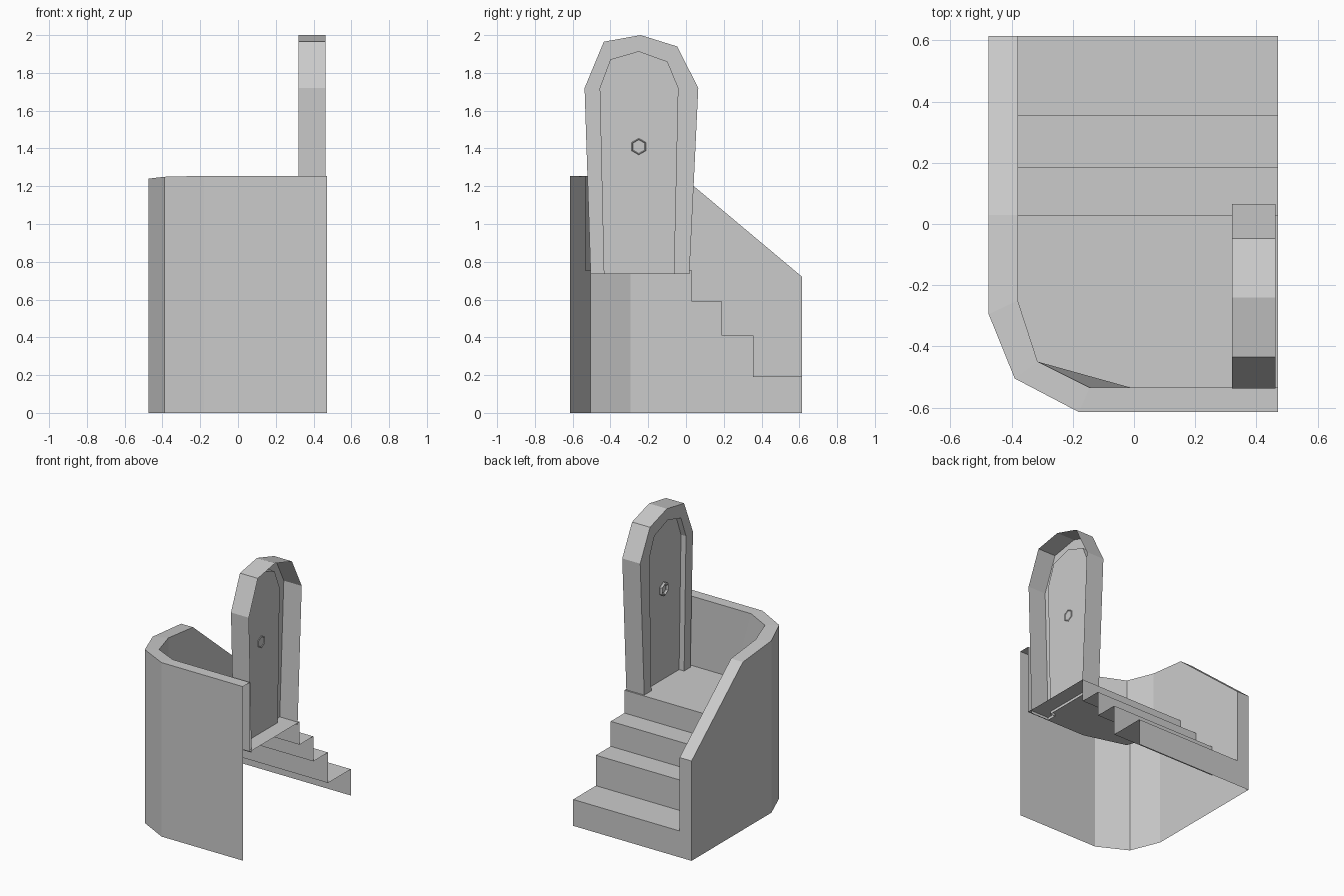
import bpy, bmesh, math

if "Cube" in bpy.data.objects:
    bpy.data.objects.remove(bpy.data.objects["Cube"])


def make_object(name, polys):
    """Build an object from polygons given as point lists, welding shared corners."""
    verts, faces = [], []
    for p in polys:
        faces.append(list(range(len(verts), len(verts) + len(p))))
        verts += p
    me = bpy.data.meshes.new(name)
    me.from_pydata(verts, [], faces)
    bm = bmesh.new()
    bm.from_mesh(me)
    bmesh.ops.remove_doubles(bm, verts=bm.verts, dist=0.0005)
    bm.to_mesh(me)
    bm.free()
    ob = bpy.data.objects.new(name, me)
    bpy.context.collection.objects.link(ob)
    return ob


def strip(a, b):
    """Quads between two open rows of points."""
    return [[a[i], b[i], b[i + 1], a[i + 1]] for i in range(len(a) - 1)]


FLOOR, RIGHT, INNER = 0.755, 0.47, -0.38

# Parapet wall: open-ended shell with a chamfered corner and sloping stair side
outer = [(RIGHT, -.615), (-.18, -.615), (-.39, -.505), (-.475, -.295), (-.475, .03), (-.475, .615)]
inner = [(RIGHT, -.535), (-.145, -.535), (-.315, -.45), (INNER, -.25), (INNER, .03), (INNER, .615)]
height = [1.255, 1.255, 1.25, 1.24, 1.21, .72]
out_low = [(x, y, 0) for x, y in outer]
out_top = [(x, y, h) for (x, y), h in zip(outer, height)]
in_top = [(x, y, h) for (x, y), h in zip(inner, height)]
in_low = [(x, y, FLOOR) for x, y in inner[:5]]
in_low[1] = (-.01, -.535, FLOOR)

# Stair profile (y, z), bottom to top
steps = [(.615, 0), (.615, .19), (.355, .19), (.355, .41), (.187, .41),
         (.187, .59), (.03, .59), (.03, FLOOR)]

wall = strip(out_low, out_top) + strip(out_top, in_top) + strip(in_top[:5], in_low)
wall = [p[::-1] for p in wall]
wall.append([(INNER, y, z) for y, z in steps[1:]] + [in_top[4], in_top[5]])
wall.append([(INNER, .615, 0), out_low[5], out_top[5], in_top[5]])
make_object("parapet_wall", wall)

# Steps and landing: a thin sheet
make_object("steps", strip([(RIGHT, y, z) for y, z in steps], [(INNER, y, z) for y, z in steps]))
make_object("landing", [[in_low[0], (RIGHT, .03, FLOOR)] + in_low[:0:-1]])

# Arched door frame, open towards the building, with recessed panel
arch_out = [(-.505, .735), (-.537, 1.72), (-.435, 1.965), (-.24, 2.0), (-.047, 1.94), (.065, 1.72), (.018, .735)]
arch_in = [(-.435, .735), (-.457, 1.72), (-.40, 1.872), (-.25, 1.915), (-.098, 1.86), (-.04, 1.72), (-.062, .735)]


def at(x, profile):
    return [(x, y, z) for y, z in profile]


rows = [at(.36, arch_in), at(.32, arch_in), at(.32, arch_out), at(.463, arch_out)]
make_object("door_frame", [q for a, b in zip(rows, rows[1:]) for q in strip(a, b)])
make_object("door_panel", [at(.36, arch_in)])

# Hexagonal ring handle
bpy.ops.mesh.primitive_torus_add(major_segments=6, minor_segments=4, major_radius=.04,
                                 minor_radius=.012, location=(.352, -.25, 1.41),
                                 rotation=(0, math.pi / 2, 0))
bpy.context.object.name = "door_handle"
